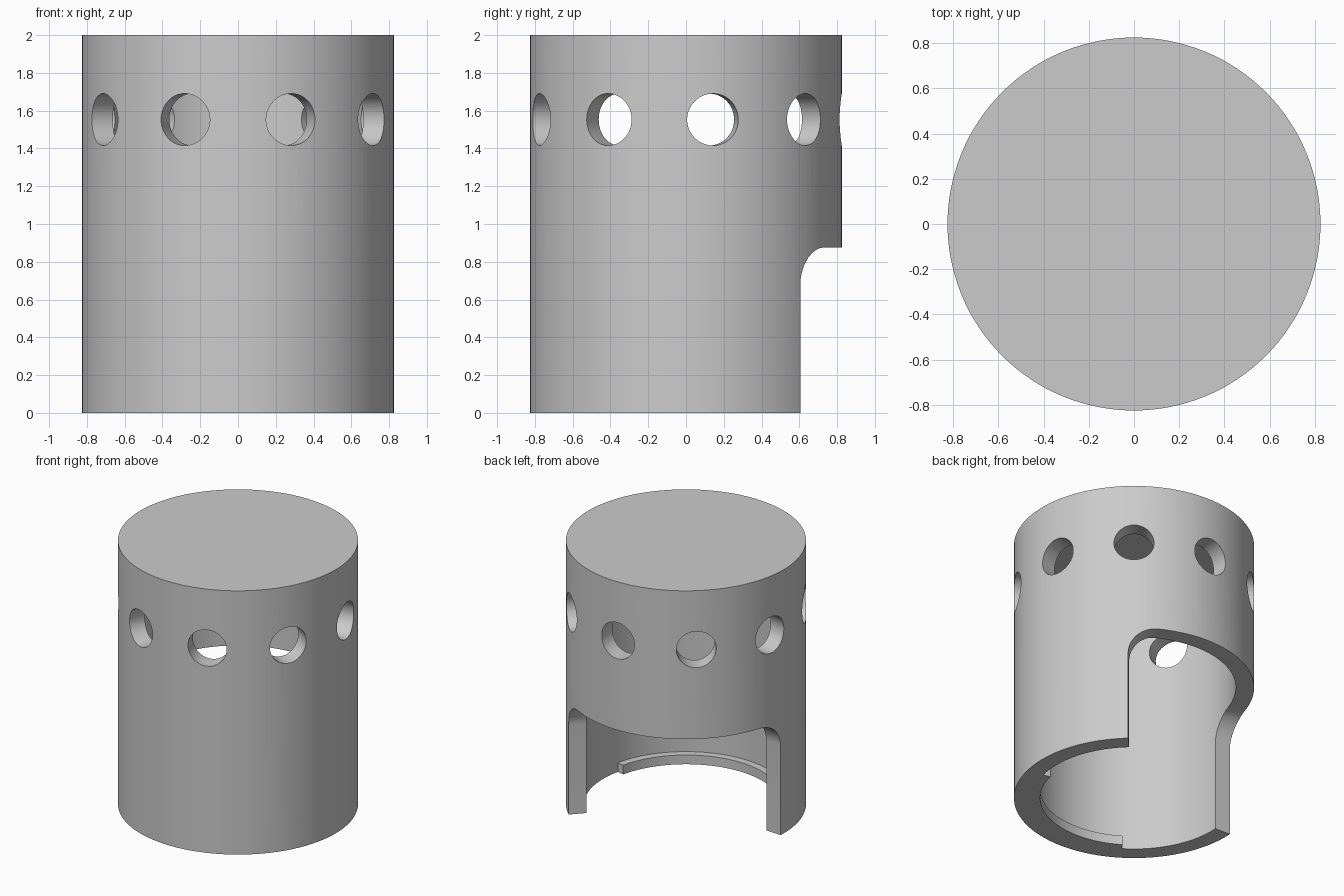
import bpy, bmesh
from math import radians, sin, cos, pi, sqrt

OUTER, INNER, HEIGHT = 0.825, 0.70, 2.0
CUT_START, CUT_END = 47.2, 177.0      # side opening, degrees
CUT_TOP, FILLET, FILLET_DEG = 0.875, 0.2, 14.5

if "Cube" in bpy.data.objects:
    bpy.data.objects.remove(bpy.data.objects["Cube"], do_unlink=True)

grey = bpy.data.materials.new("light_grey")
grey.use_nodes = True
color = (0.6, 0.6, 0.6, 1)
grey.diffuse_color = color
grey.node_tree.nodes["Principled BSDF"].inputs["Base Color"].default_value = color


def cylinder(name, radius, z0, z1, sides=128):
    bpy.ops.mesh.primitive_cylinder_add(vertices=sides, radius=radius, depth=z1 - z0,
                                        location=(0, 0, (z0 + z1) / 2))
    obj = bpy.context.object
    obj.name = name
    obj.data.materials.append(grey)
    return obj


def sector(name, columns, r0, r1, z0):
    """Curved block around z; columns are (angle in degrees, top height)."""
    bm = bmesh.new()
    rings = []
    for deg, top in columns:
        c, s = cos(radians(deg)), sin(radians(deg))
        rings.append([bm.verts.new((r * c, r * s, z))
                      for r, z in ((r0, z0), (r1, z0), (r1, top), (r0, top))])
    for a, b in zip(rings, rings[1:]):
        for i in range(4):
            j = (i + 1) % 4
            bm.faces.new((a[i], a[j], b[j], b[i]))
    bm.faces.new(rings[0])
    bm.faces.new(rings[-1])
    bmesh.ops.recalc_face_normals(bm, faces=bm.faces)
    mesh = bpy.data.meshes.new(name)
    bm.to_mesh(mesh)
    bm.free()
    obj = bpy.data.objects.new(name, mesh)
    bpy.context.collection.objects.link(obj)
    mesh.materials.append(grey)
    return obj


def cut(target, cutter):
    mod = target.modifiers.new("cut", 'BOOLEAN')
    mod.operation, mod.solver, mod.object = 'DIFFERENCE', 'EXACT', cutter
    bpy.context.view_layer.objects.active = target
    bpy.ops.object.modifier_apply(modifier=mod.name)
    bpy.data.objects.remove(cutter, do_unlink=True)


def smooth(obj):
    bpy.ops.object.select_all(action='DESELECT')
    obj.select_set(True)
    bpy.context.view_layer.objects.active = obj
    bpy.ops.object.shade_smooth_by_angle(angle=radians(30))


# Hollow body with a closed top
body = cylinder("canister_body", OUTER, 0, HEIGHT)
cut(body, cylinder("cavity_cutter", INNER, -0.5, HEIGHT - 0.125))

# Ring of nine round holes
for i in range(9):
    angle = radians(90 + 40 * i)
    hole = cylinder("hole_cutter", 0.1375, -0.25, 0.25, 48)
    hole.rotation_euler = (0, pi / 2, angle)
    hole.location = (0.76 * cos(angle), 0.76 * sin(angle), 1.553)
    bpy.context.view_layer.update()
    cut(body, hole)

# Side opening with rounded upper corners
steps = 12
corner = []
for i in range(steps + 1):
    t = 1 - cos(pi / 2 * i / steps)
    corner.append((t * FILLET_DEG, CUT_TOP - FILLET + FILLET * sqrt(max(0, 1 - (1 - t) ** 2))))
first, last = CUT_START + FILLET_DEG, CUT_END - FILLET_DEG
columns = [(CUT_START + d, z) for d, z in corner]
columns += [(first + (last - first) * i / 36, CUT_TOP) for i in range(1, 36)]
columns += [(CUT_END - d, z) for d, z in reversed(corner)]
cut(body, sector("opening_cutter", columns, 0.5, 1.0, -0.3))
smooth(body)

# Inner lip along the bottom, facing the opening
lip = sector("inner_lip", [(-123 + 110 * i / 40, 0.07) for i in range(41)], 0.645, INNER, 0)
smooth(lip)
